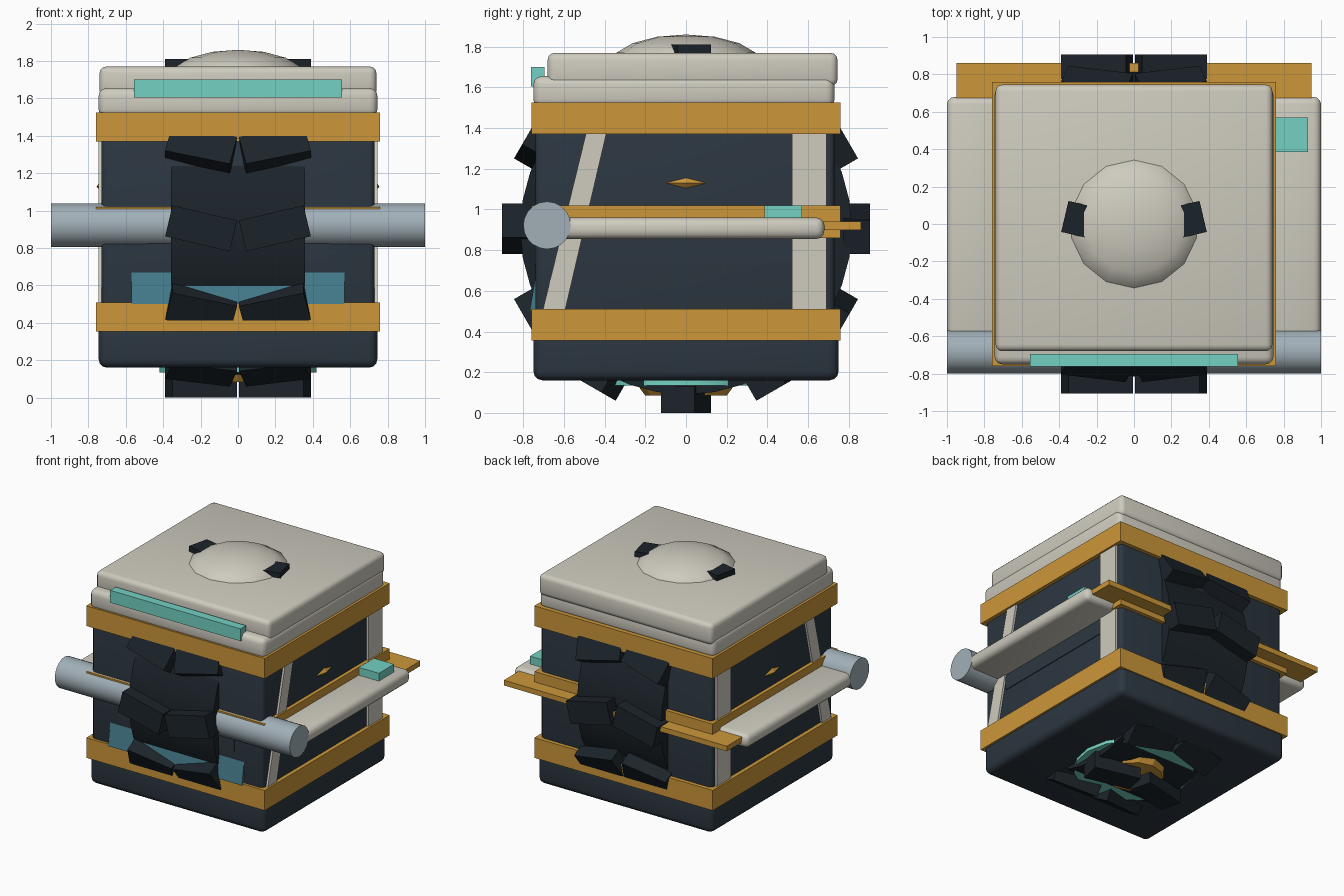
import bpy, bmesh, math
from mathutils import Matrix, Vector

if "Cube" in bpy.data.objects:
    bpy.data.objects.remove(bpy.data.objects["Cube"])


def mat(name, r, g, b):
    m = bpy.data.materials.new(name)
    lin = [(c / 255) ** 2.2 for c in (r, g, b)]
    m.diffuse_color = (*lin, 1)
    m.use_nodes = True
    m.node_tree.nodes["Principled BSDF"].inputs["Base Color"].default_value = m.diffuse_color
    return m


NAVY = mat("navy", 48, 58, 67)
BLACK = mat("black", 33, 40, 46)
CREAM = mat("cream", 205, 202, 189)
GOLD = mat("gold", 203, 150, 60)
TEAL = mat("teal", 115, 208, 193)
GLASS = mat("glass", 70, 122, 138)
STEEL = mat("steel", 160, 174, 182)


def finish(name, bm, m, smooth=False):
    bmesh.ops.recalc_face_normals(bm, faces=bm.faces)
    me = bpy.data.meshes.new(name)
    bm.to_mesh(me)
    bm.free()
    me.materials.append(m)
    ob = bpy.data.objects.new(name, me)
    bpy.context.collection.objects.link(ob)
    if smooth:
        bpy.ops.object.select_all(action='DESELECT')
        ob.select_set(True)
        bpy.context.view_layer.objects.active = ob
        bpy.ops.object.shade_smooth_by_angle(angle=math.radians(35))
    return ob


def box(name, x, y, z, m, bevel=0):
    bm = bmesh.new()
    size = [b - a for a, b in (x, y, z)]
    mid = [(a + b) / 2 for a, b in (x, y, z)]
    bmesh.ops.create_cube(bm, size=1, matrix=Matrix.Translation(mid) @ Matrix.Diagonal((*size, 1)))
    if bevel:
        bmesh.ops.bevel(bm, geom=bm.edges[:], offset=bevel, segments=3, profile=0.5, affect='EDGES')
    return finish(name, bm, m, bevel > 0)


def cyl(name, center, r, depth, axis, segs, m, r2=None, smooth=True):
    bm = bmesh.new()
    rot = Matrix.Rotation(math.pi / 2, 4, 'Y') if axis == 'x' else Matrix()
    bmesh.ops.create_cone(bm, cap_ends=True, segments=segs, radius1=r, radius2=r if r2 is None else r2,
                          depth=depth, matrix=Matrix.Translation(center) @ rot)
    return finish(name, bm, m, smooth)


def prism(name, yz, x0, x1, m):
    # side profile in y, z pushed along x
    bm = bmesh.new()
    f = bm.faces.new([bm.verts.new((x0, y, z)) for y, z in yz])
    ext = bmesh.ops.extrude_face_region(bm, geom=[f])
    bmesh.ops.translate(bm, vec=(x1 - x0, 0, 0),
                        verts=[v for v in ext['geom'] if isinstance(v, bmesh.types.BMVert)])
    return finish(name, bm, m)


# hull and its gold bands
box("lower_hull", (-.745, .745), (-.75, .75), (.16, .5), NAVY, .045)
box("middle_hull", (-.73, .73), (-.74, .73), (.4, 1.5), NAVY, .03)
for name, h, z in (("lower_band", .76, (.355, .51)), ("upper_band", .76, (1.37, 1.525)),
                   ("middle_band", .758, (.86, 1.02))):
    box(name, (-h, h), (-.76, .76), z, GOLD)
box("rear_bar", (-.95, .95), (.67, .86), (.9, .94), GOLD)

# lid, light strip and dome
box("lid_base", (-.745, .745), (-.75, .73), (1.5, 1.655), CREAM, .04)
box("lid_top", (-.74, .74), (-.68, .745), (1.605, 1.77), CREAM, .035)
box("lid_light", (-.555, .555), (-.762, -.695), (1.605, 1.7), TEAL)
bm = bmesh.new()
bmesh.ops.create_uvsphere(bm, u_segments=14, v_segments=8, radius=1,
                          matrix=Matrix.Translation((0, 0, 1.715)) @ Matrix.Diagonal((.37, .37, .145, 1)))
finish("lid_dome", bm, CREAM, True)

# front window and tube
prism("front_window", [(-.768, .5), (-.735, .7), (-.7, .7), (-.7, .5)], -.57, .57, GLASS)
cyl("front_tube", (0, -.683, .922), .117, 2, 'x', 20, STEEL)

# parts on both sides
for s, side in ((1, "right"), (-1, "left")):
    arm = sorted((s * .7, s))
    box(side + "_arm", arm, (-.63, .68), (.855, .96), CREAM, .04)
    box(side + "_rear_pillar", sorted((s * .69, s * .746)), (.52, .69), (.45, 1.45), CREAM)
    prism(side + "_slanted_strip", [(-.71, .48), (-.6, .48), (-.39, 1.38), (-.49, 1.38)],
          s * .7, s * .746, CREAM)
    prism(side + "_strip_foot", [(-.7, .48), (-.6, .48), (-.6, .65), (-.67, .65)],
          s * .7, s * .742, CREAM)
    box(side + "_side_panel", sorted((s * .7, s * .736)), (-.52, .52), (.74, .87), NAVY)
    box(side + "_front_panel", sorted((s * .3, s * .49)), (-.746, -.7), (.73, .87), NAVY)
    bm = bmesh.new()
    bmesh.ops.create_uvsphere(bm, u_segments=4, v_segments=2, radius=1,
                              matrix=Matrix.Translation((s * .735, 0, 1.13)) @ Matrix.Diagonal((.022, .1, .025, 1)))
    finish(side + "_side_gem", bm, GOLD)
box("arm_button", (.76, .93), (.385, .57), (.95, 1.02), TEAL)

# thruster underneath
cyl("thruster_ring", (0, 0, .165), .42, .06, 'z', 16, TEAL)
cyl("thruster_core", (0, 0, .105), .2, .04, 'z', 12, GOLD, r2=.23, smooth=False)

# buried wheel with chevron lugs
C = Vector((0, 0, .905))
cyl("wheel_tyre", C, .815, .715, 'x', 36, BLACK)
bm = bmesh.new()
for i in range(12):
    for s in (1, -1):
        m = (Matrix.Translation(C) @ Matrix.Rotation(i * math.pi / 6, 4, 'X')
             @ Matrix.Translation((s * .197, 0, .84)) @ Matrix.Rotation(s * .23, 4, 'Z')
             @ Matrix.Diagonal((.355, .17, .13, 1)))
        bmesh.ops.create_cube(bm, size=1, matrix=m)
finish("wheel_lugs", bm, BLACK)
